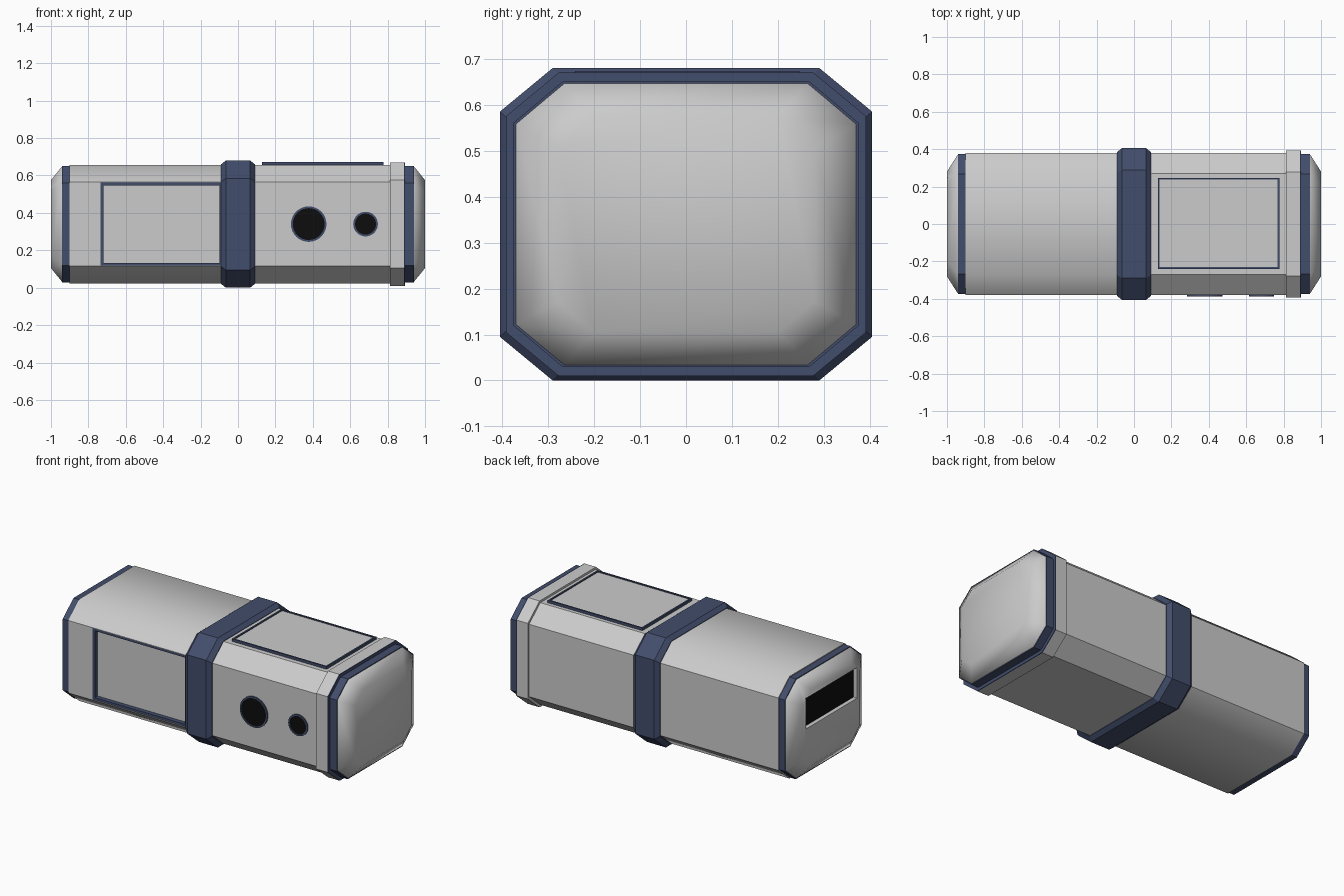
import bpy, bmesh, math
from mathutils import Vector

if "Cube" in bpy.data.objects:
    bpy.data.objects.remove(bpy.data.objects["Cube"])

CZ = 0.345  # height of the long axis


def material(name, rgb):
    m = bpy.data.materials.new(name)
    m.diffuse_color = (*rgb, 1)
    m.use_nodes = True
    m.node_tree.nodes["Principled BSDF"].inputs["Base Color"].default_value = m.diffuse_color
    return m


NAVY = material("navy", (0.055, 0.075, 0.15))
BLACK = material("black", (0.004, 0.004, 0.004))


def loft(name, rings, mat=None, cyclic=False, smooth=None):
    """Bridge equal-length point rings; cap the ends or close into a frame."""
    bm = bmesh.new()
    vs = [[bm.verts.new(p) for p in r] for r in rings]
    n = len(vs[0])
    pairs = list(zip(vs, vs[1:])) + ([(vs[-1], vs[0])] if cyclic else [])
    for a, b in pairs:
        for i in range(n):
            j = (i + 1) % n
            bm.faces.new((a[i], a[j], b[j], b[i]))
    if not cyclic:
        bm.faces.new(vs[0])
        bm.faces.new(vs[-1])
    bmesh.ops.recalc_face_normals(bm, faces=bm.faces)
    me = bpy.data.meshes.new(name)
    bm.to_mesh(me)
    bm.free()
    ob = bpy.data.objects.new(name, me)
    bpy.context.collection.objects.link(ob)
    if mat:
        me.materials.append(mat)
    if smooth:
        bpy.ops.object.select_all(action='DESELECT')
        ob.select_set(True)
        bpy.context.view_layer.objects.active = ob
        bpy.ops.object.shade_smooth_by_angle(angle=math.radians(smooth))
    return ob


def octagon(x, hy, hz, cy, cz):
    """Octagon across the x axis: half sizes and the chamfer amounts."""
    q = [(hy, hz - cz), (hy - cy, hz)]
    pts = q + [(-y, z) for y, z in reversed(q)]
    pts += [(-y, -z) for y, z in pts]
    return [Vector((x, y, CZ + z)) for y, z in pts]


def rect(hu, hv):
    return [(-hu, -hv), (hu, -hv), (hu, hv), (-hu, hv)]


def circle(r, n=32):
    return [(r * math.cos(2 * math.pi * i / n), r * math.sin(2 * math.pi * i / n)) for i in range(n)]


def place(pts, c, axis, d):
    """Put a 2D outline at centre c, facing along axis at coordinate d."""
    if axis == 'x':
        return [Vector((d, c[0] + u, c[1] + v)) for u, v in pts]
    if axis == 'y':
        return [Vector((c[0] + u, d, c[1] + v)) for u, v in pts]
    return [Vector((c[0] + u, c[1] + v, d)) for u, v in pts]


def slab(name, pts, c, axis, d0, d1, mat=None):
    return loft(name, [place(pts, c, axis, d) for d in (d0, d1)], mat)


def frame(name, outer, inner, c, axis, d0, d1, mat):
    rings = [place(outer, c, axis, d0), place(outer, c, axis, d1),
             place(inner, c, axis, d1), place(inner, c, axis, d0)]
    return loft(name, rings, mat, cyclic=True)


def cut(target, cutter):
    cutter.hide_render = True
    cutter.hide_viewport = True
    m = target.modifiers.new("cut", 'BOOLEAN')
    m.operation = 'DIFFERENCE'
    m.solver = 'EXACT'
    m.object = cutter


# main body halves and end collar
BODY = (0.38, 0.317, 0.11, 0.092)
left_body = loft("left_body", [octagon(-0.9, *BODY), octagon(0, *BODY)], smooth=42)
loft("right_body", [octagon(0, *BODY), octagon(0.83, *BODY)])
COLLAR = (0.392, 0.33, 0.115, 0.095)
loft("end_collar", [octagon(0.812, *COLLAR), octagon(0.888, *COLLAR)])
loft("collar_gasket", [octagon(0.888, *COLLAR), octagon(0.893, *COLLAR)], NAVY)

# centre band with bevelled edges
IN, OUT = (0.385, 0.32, 0.112, 0.093), (0.405, 0.34, 0.115, 0.095)
loft("centre_band", [octagon(-0.09, *IN), octagon(-0.065, *OUT),
                     octagon(0.065, *OUT), octagon(0.09, *IN)], NAVY)

# end rings and tapered caps
caps = {}
for side, s in (("left", -1), ("right", 1)):
    ring = (0.375, 0.311, 0.107, 0.09)
    loft(side + "_end_ring", [octagon(s * 0.885, *ring), octagon(s * 0.942, *ring)], NAVY)
    caps[side] = loft(side + "_end_cap", [octagon(s * 0.935, 0.37, 0.306, 0.105, 0.088),
                                          octagon(s * 0.943, 0.37, 0.306, 0.105, 0.088),
                                          octagon(s, 0.28, 0.235, 0.08, 0.068)], smooth=60)

# slot in the left cap
slot_c = (0, 0.45)
cut(caps["left"], slab("slot_cutter", rect(0.25, 0.095), slot_c, 'x', -1.1, -0.96))
slab("slot_panel", rect(0.25, 0.095), slot_c, 'x', -0.975, -0.955, BLACK)

# recessed window on the front left
win_c = (-0.41, 0.345)
cut(left_body, slab("window_cutter", rect(0.325, 0.222), win_c, 'y', -0.5, -0.35))
frame("window_frame", rect(0.325, 0.222), rect(0.31, 0.207), win_c, 'y', -0.345, -0.377, NAVY)

# two round ports on the front right
for name, x, r in (("large_port", 0.378, 0.095), ("small_port", 0.682, 0.066)):
    frame(name + "_rim", circle(r), circle(r - 0.01), (x, 0.345), 'y', -0.37, -0.387, NAVY)
    slab(name + "_disc", circle(r - 0.008), (x, 0.345), 'y', -0.37, -0.383, BLACK)

# raised top hatch
hatch_c = (0.452, 0.003)
frame("hatch_frame", rect(0.325, 0.244), rect(0.315, 0.234), hatch_c, 'z', 0.655, 0.678, NAVY)
slab("hatch_panel", rect(0.316, 0.235), hatch_c, 'z', 0.655, 0.672)

# settle the model exactly on the ground
bpy.context.view_layer.update()
for ob in bpy.context.collection.objects:
    ob.location.z -= CZ - 0.34
